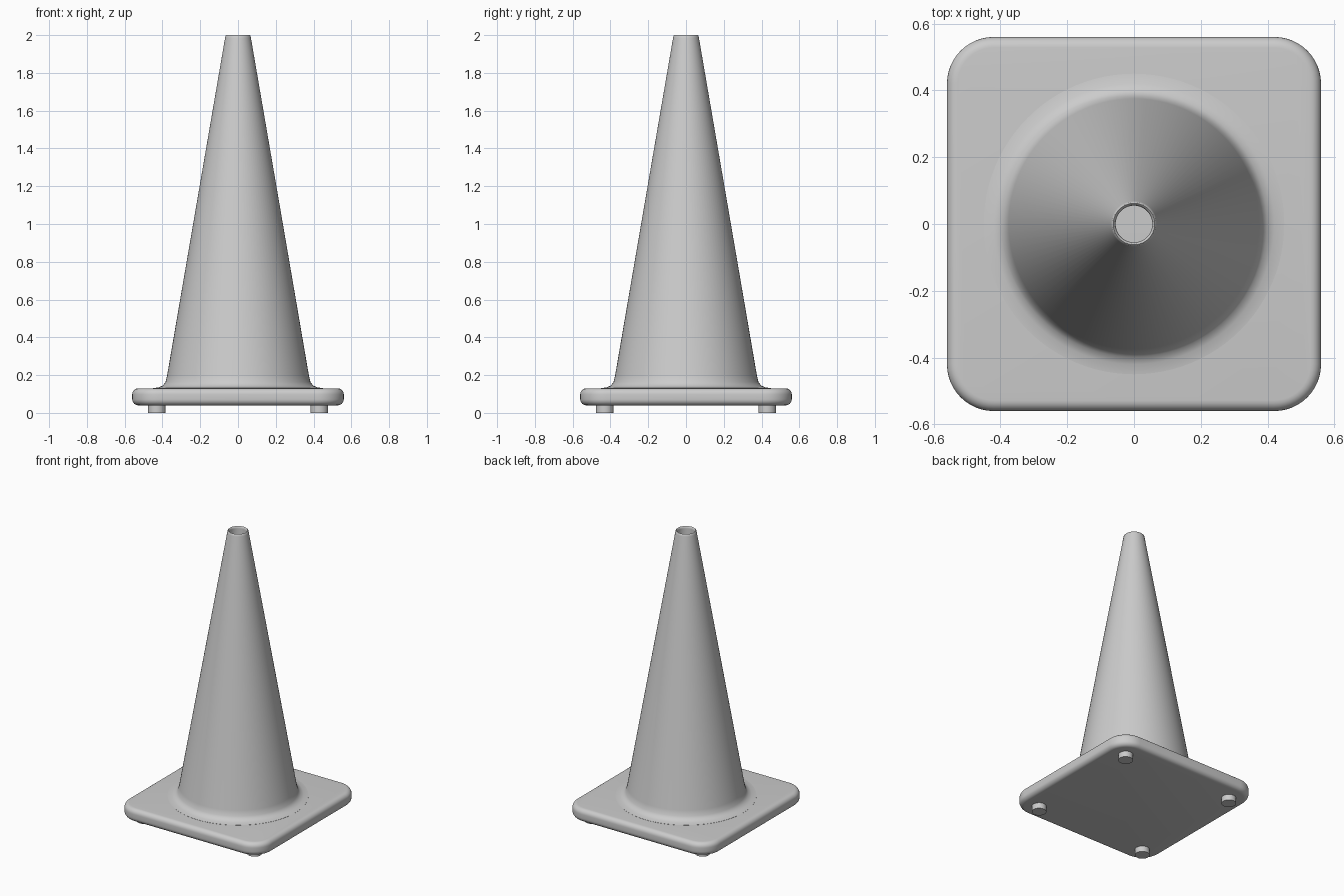
import bpy, bmesh, math

if "Cube" in bpy.data.objects:
    bpy.data.objects.remove(bpy.data.objects["Cube"])

def make_object(name, bm, angle=40):
    bmesh.ops.recalc_face_normals(bm, faces=bm.faces)
    mesh = bpy.data.meshes.new(name)
    bm.to_mesh(mesh)
    bm.free()
    ob = bpy.data.objects.new(name, mesh)
    bpy.context.collection.objects.link(ob)
    bpy.ops.object.select_all(action='DESELECT')
    ob.select_set(True)
    bpy.context.view_layer.objects.active = ob
    bpy.ops.object.shade_smooth_by_angle(angle=math.radians(angle))
    return ob

# Square base plate: rounded corners, then softened top and bottom edges
HALF, BOTTOM, TOP = 0.56, 0.04, 0.13
bm = bmesh.new()
bmesh.ops.create_cube(bm, size=1)
for v in bm.verts:
    v.co.x *= 2 * HALF
    v.co.y *= 2 * HALF
    v.co.z = TOP if v.co.z > 0 else BOTTOM
uprights = [e for e in bm.edges if abs(e.verts[0].co.z - e.verts[1].co.z) > 0.01]
bmesh.ops.bevel(bm, geom=uprights, offset=0.14, segments=12, profile=0.5, affect='EDGES')
rims = [e for e in bm.edges if abs(e.verts[0].co.z - e.verts[1].co.z) < 0.001]
bmesh.ops.bevel(bm, geom=rims, offset=0.032, segments=6, profile=0.5, affect='EDGES')
make_object("base_plate", bm)

# Hollow cone: spun profile with flared foot and rounded lip
profile = [(0.45, 0.125), (0.45, 0.131), (0.42, 0.135), (0.398, 0.145), (0.384, 0.163),
           (0.375, 0.20), (0.0685, 1.985), (0.066, 1.996), (0.062, 2.0),
           (0.058, 1.997), (0.055, 1.985), (0.36, 0.20), (0.36, 0.125)]
STEPS = 96
bm = bmesh.new()
rings = []
for i in range(STEPS):
    a = 2 * math.pi * i / STEPS
    rings.append([bm.verts.new((r * math.cos(a), r * math.sin(a), z)) for r, z in profile])
for i in range(STEPS):
    a, b = rings[i], rings[(i + 1) % STEPS]
    for k in range(len(profile)):
        n = (k + 1) % len(profile)
        bm.faces.new((a[k], b[k], b[n], a[n]))
make_object("cone_body", bm, 50)

# Four round feet under the corners
for name, x, y in (("front_left", -1, -1), ("front_right", 1, -1),
                   ("back_left", -1, 1), ("back_right", 1, 1)):
    bm = bmesh.new()
    bmesh.ops.create_cone(bm, cap_ends=True, segments=32, radius1=0.047, radius2=0.047, depth=0.06)
    bmesh.ops.translate(bm, verts=bm.verts, vec=(x * 0.43, y * 0.43, 0.03))
    make_object(name + "_foot", bm)
